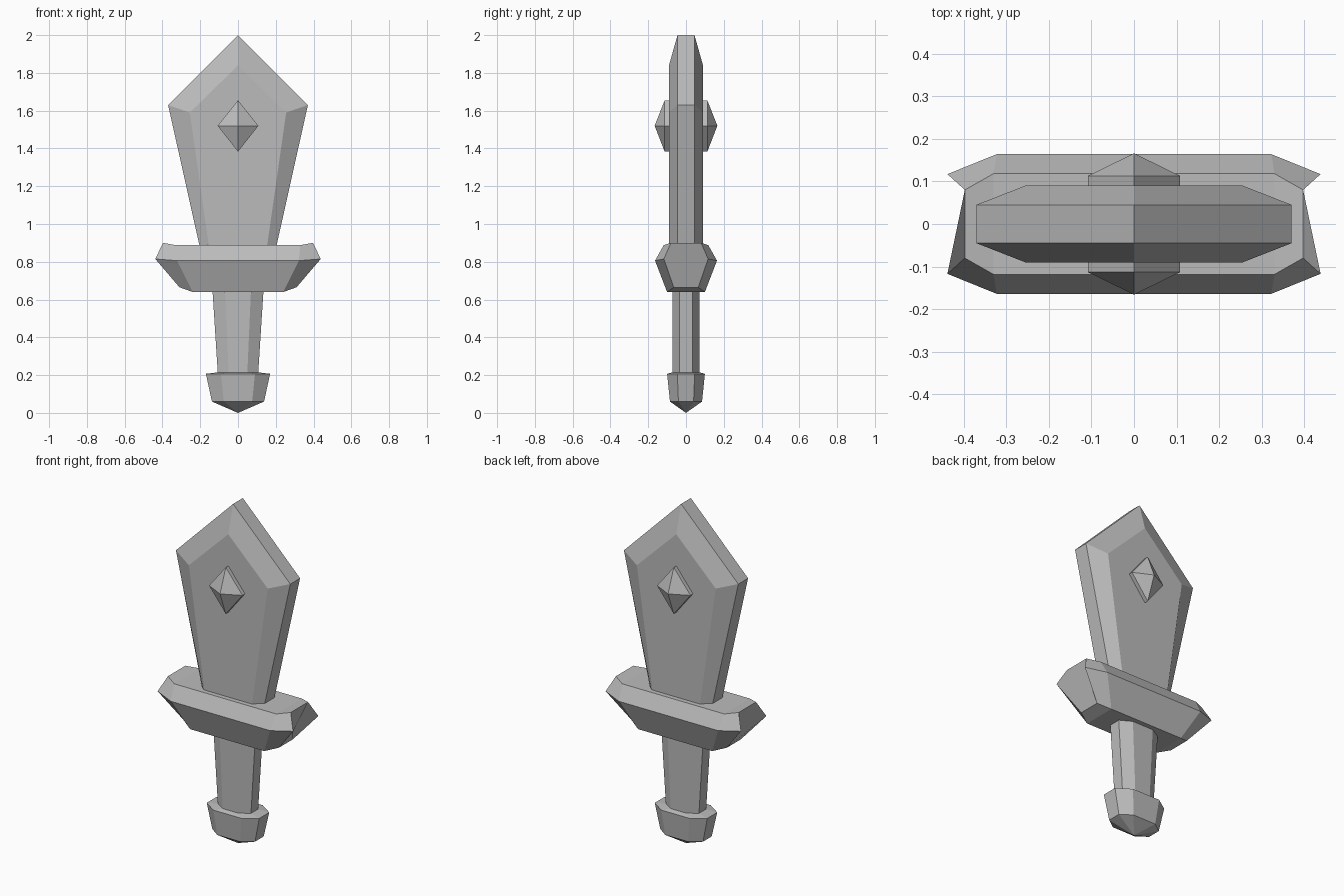
import bpy
import bmesh

if "Cube" in bpy.data.objects:
    bpy.data.objects.remove(bpy.data.objects["Cube"], do_unlink=True)

grey = bpy.data.materials.new("plain grey")
grey.use_nodes = True
colour = (0.5, 0.5, 0.5, 1)
grey.diffuse_color = colour
grey.node_tree.nodes["Principled BSDF"].inputs["Base Color"].default_value = colour


def loft(name, rings):
    """Skin a closed solid through rings of equal length; a one-point ring is a tip."""
    bm = bmesh.new()
    loops = [[bm.verts.new(p) for p in ring] for ring in rings]
    for a, b in zip(loops, loops[1:]):
        n = max(len(a), len(b))
        for i in range(n):
            j = (i + 1) % n
            corners = [a[i % len(a)], a[j % len(a)], b[j % len(b)], b[i % len(b)]]
            bm.faces.new(list(dict.fromkeys(corners)))
    for end in (loops[0], loops[-1]):
        if len(end) > 2:
            bm.faces.new(end)
    bmesh.ops.recalc_face_normals(bm, faces=bm.faces)
    mesh = bpy.data.meshes.new(name)
    bm.to_mesh(mesh)
    bm.free()
    mesh.materials.append(grey)
    obj = bpy.data.objects.new(name, mesh)
    bpy.context.collection.objects.link(obj)
    return obj


def octagon(x_far, x_near, y_far, y_near, z):
    """Stretched octagon lying flat at height z."""
    quarter = [(x_far, y_near), (x_near, y_far)]
    half = quarter + [(-x, y) for x, y in reversed(quarter)]
    return [(x, y, z) for x, y in half + [(-x, -y) for x, y in half]]


def upright(half_outline, y):
    """Mirror a tip-first half outline across x and stand it at depth y."""
    left = [(-x, z) for x, z in reversed(half_outline) if x > 0]
    return [(x, y, z) for x, z in half_outline + left]


# Blade: bevelled on both broad sides
rim = [(0, 2), (0.37, 1.63), (0.185, 0.8)]
flat = [(0, 1.84), (0.255, 1.59), (0.142, 0.8)]
loft("blade", [upright(flat, -0.09), upright(rim, -0.045),
               upright(rim, 0.045), upright(flat, 0.09)])

# Faceted gems on both broad sides
diamond = [(0, 1.655), (0.108, 1.52), (0, 1.383)]
for side, label in ((-1, "front"), (1, "back")):
    loft(label + "_gem", [upright(diamond, side * 0.08), upright(diamond, side * 0.113),
                          [(0, side * 0.166, 1.52)]])


# Guard: hexagonal section narrowing at the ends
def guard_section(side, low, mid, top):
    front = [(side * x, -y, z) for x, y, z in (low, mid, top)]
    return front + [(x, -y, z) for x, y, z in reversed(front)]


end = ((0.31, 0.065, 0.665), (0.438, 0.117, 0.815), (0.397, 0.08, 0.9))
inner = ((0.24, 0.1, 0.64), (0.322, 0.164, 0.806), (0.33, 0.118, 0.888))
loft("guard", [guard_section(-1, *end), guard_section(-1, *inner),
               guard_section(1, *inner), guard_section(1, *end)])

# Grip: tapers towards the pommel
loft("grip", [octagon(0.105, 0.048, 0.07, 0.033, 0.18),
              octagon(0.137, 0.07, 0.073, 0.035, 0.68)])

# Pommel: faceted cup with a shallow point underneath
loft("pommel", [[(0, 0, 0)],
                octagon(0.138, 0.075, 0.085, 0.04, 0.06),
                octagon(0.17, 0.09, 0.1, 0.046, 0.207),
                octagon(0.105, 0.05, 0.07, 0.033, 0.215)])
